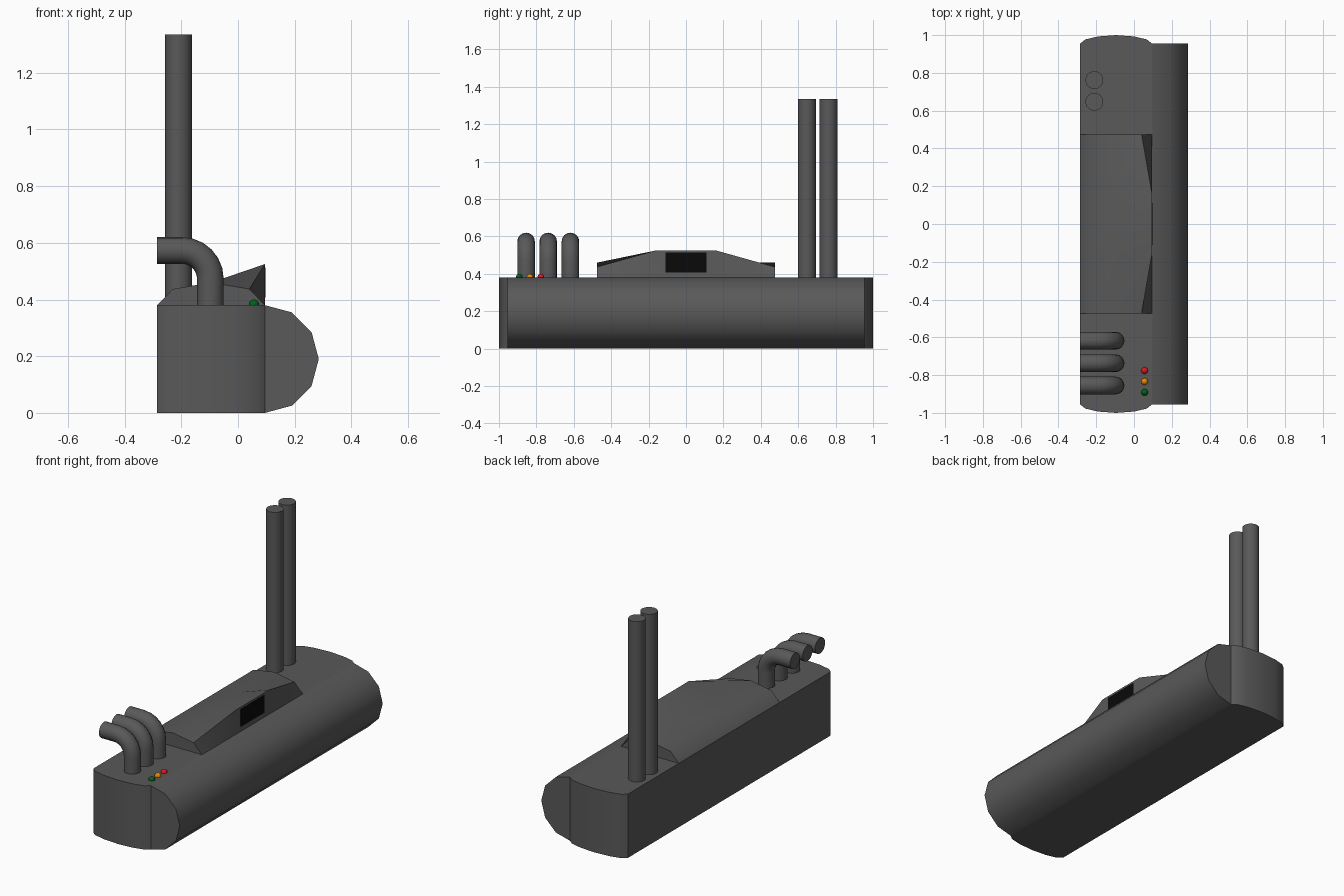
import bpy, bmesh, math
from mathutils import Vector

if "Cube" in bpy.data.objects:
    bpy.data.objects.remove(bpy.data.objects["Cube"])


def material(name, rgb):
    m = bpy.data.materials.new(name)
    m.diffuse_color = (*rgb, 1)
    m.use_nodes = True
    m.node_tree.nodes["Principled BSDF"].inputs["Base Color"].default_value = m.diffuse_color
    return m


dark = material("dark_grey", (0.1, 0.1, 0.1))
black = material("black", (0.003, 0.003, 0.003))


def finish(name, bm, mat, angle=40):
    bmesh.ops.recalc_face_normals(bm, faces=bm.faces)
    me = bpy.data.meshes.new(name)
    bm.to_mesh(me)
    bm.free()
    me.materials.append(mat)
    ob = bpy.data.objects.new(name, me)
    bpy.context.collection.objects.link(ob)
    bpy.ops.object.select_all(action='DESELECT')
    ob.select_set(True)
    bpy.context.view_layer.objects.active = ob
    bpy.ops.object.shade_smooth_by_angle(angle=math.radians(angle))
    return ob


def loft(name, sections, mat=dark):
    """Skin equal-length closed sections and cap both ends."""
    bm = bmesh.new()
    rings = [[bm.verts.new(p) for p in s] for s in sections]
    n = len(rings[0])
    for a, b in zip(rings, rings[1:]):
        for i in range(n):
            j = (i + 1) % n
            bm.faces.new((a[i], a[j], b[j], b[i]))
    bm.faces.new(rings[0])
    bm.faces.new(rings[-1])
    return finish(name, bm, mat)


def tube(name, path, r, n=20):
    """Round tube along a path lying in the xz plane."""
    path = [Vector(p) for p in path]
    sections = []
    for i, p in enumerate(path):
        t = (path[min(i + 1, len(path) - 1)] - path[max(i - 1, 0)]).normalized()
        side = Vector((0, 1, 0))
        up = t.cross(side)
        sections.append([p + r * (math.cos(a) * side + math.sin(a) * up)
                         for a in (2 * math.pi * k / n for k in range(n))])
    return loft(name, sections)


# Main body: box with bowed ends
cap = [(-0.285, 0.955), (-0.258, 0.977), (-0.19, 0.993), (-0.095, 1.0),
       (0.0, 0.993), (0.068, 0.977), (0.095, 0.955)]
outline = cap + [(x, -y) for x, y in reversed(cap)]
loft("body", [[(x, y, z) for x, y in outline] for z in (0, 0.38)])

# Half-round drum along the right side
arc = [(0.095 + 0.19 * math.cos(a), 0.19 + 0.19 * math.sin(a))
       for a in (math.radians(-90 + 30 * k) for k in range(7))]
loft("side_drum", [[(x, y, z) for x, z in arc] for y in (-0.955, 0.955)])

# Roof hump, low arched ends rising to a peaked middle
end = [(-0.285, 0.38), (-0.23, 0.437), (-0.095, 0.46), (0.04, 0.437), (0.095, 0.38)]
mid = end[:3] + [(0.095, 0.525), (0.095, 0.38)]
loft("roof_hump", [[(x, y, z) for x, z in s] for s, y in
                   ((end, -0.475), (mid, -0.16), (mid, 0.16), (end, 0.475))])

# Window in the hump
loft("window", [[(x, y, z) for y, z in
                 ((-0.11, 0.408), (0.11, 0.408), (0.11, 0.513), (-0.11, 0.513))]
                for x in (0.09, 0.097)], black)

# Tall chimneys
for i, y in enumerate((0.647, 0.762)):
    tube(f"chimney_{i + 1}", [(-0.21, y, 0.37), (-0.21, y, 1.335)], 0.047, 32)

# Bent exhaust pipes
for i, y in enumerate((-0.855, -0.737, -0.618)):
    bend = [(-0.1975 + 0.1 * math.cos(a), y, 0.473 + 0.1 * math.sin(a))
            for a in (math.radians(15 * k) for k in range(7))]
    tube(f"exhaust_pipe_{i + 1}",
         [(-0.0975, y, 0.37)] + bend + [(-0.285, y, 0.573)], 0.047, 16)

# Indicator lights
for name, y, rgb in (("green", -0.891, (0.0, 0.12, 0.01)),
                     ("orange", -0.834, (0.8, 0.25, 0.0)),
                     ("red", -0.776, (0.7, 0.01, 0.02))):
    bm = bmesh.new()
    bmesh.ops.create_uvsphere(bm, u_segments=16, v_segments=10, radius=0.018)
    bmesh.ops.translate(bm, verts=bm.verts, vec=(0.056, y, 0.382))
    finish(f"{name}_light", bm, material(name, rgb))
